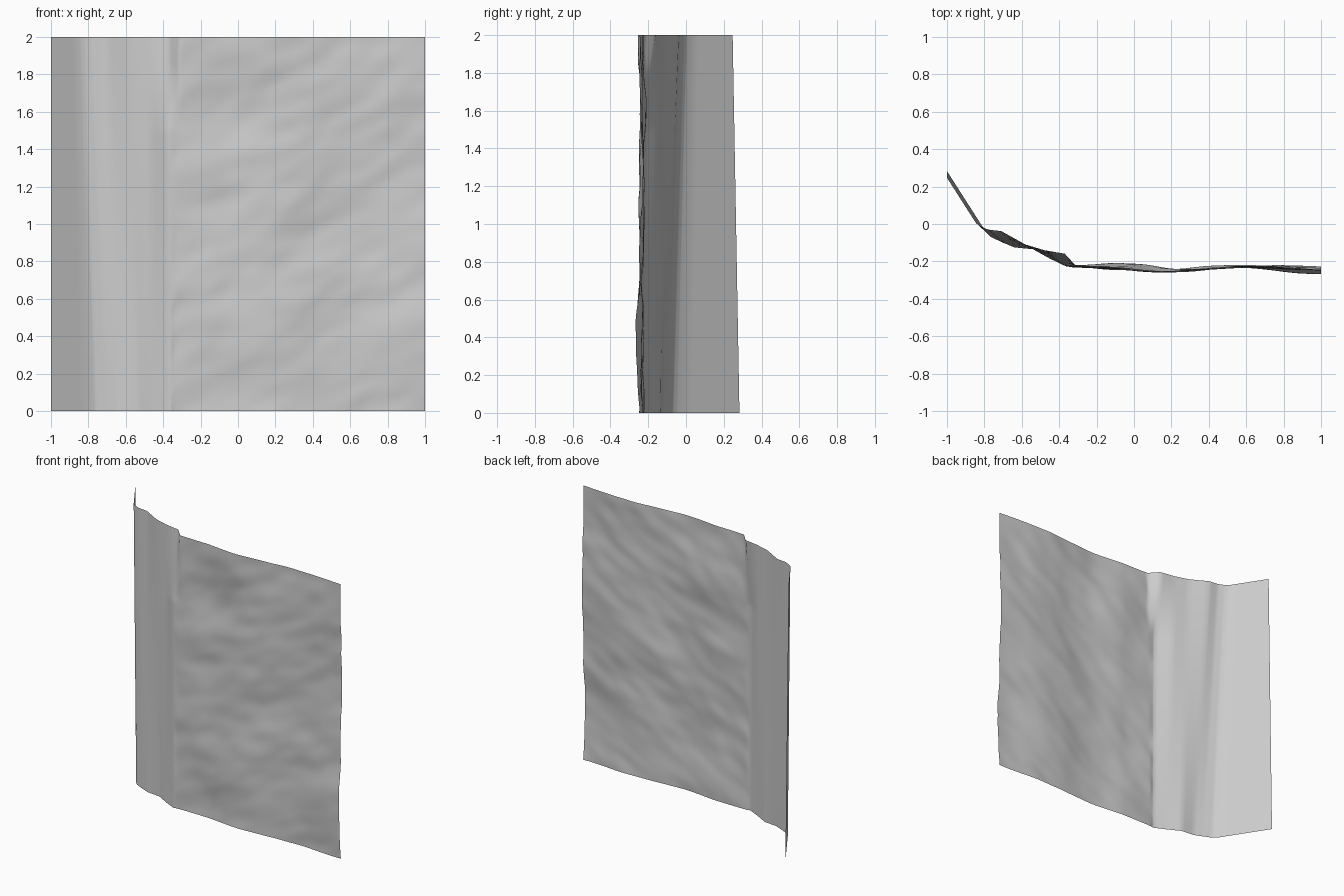
import bpy, bmesh, math
from mathutils import Vector, noise

if "Cube" in bpy.data.objects:
    bpy.data.objects.remove(bpy.data.objects["Cube"])

# Plan profile (x, y) of the smooth left part at the foot and at the top
FOOT = [(-1, .283), (-.79, -.045), (-.765, -.07), (-.70, -.10), (-.64, -.125),
        (-.54, -.135), (-.45, -.185), (-.36, -.23), (-.34, -.24)]
HEAD = [(-1, .247), (-.845, .005), (-.82, -.012), (-.78, -.03), (-.71, -.038),
        (-.58, -.11), (-.48, -.14), (-.37, -.165), (-.31, -.22)]

# Mean line of the rough face, and broad hollows (+) and bulges (-): x, z, radius, depth
MEAN = [(-.4, -.222), (-.1, -.229), (.2, -.247), (.6, -.23), (1, -.245)]
BUMPS = [(0, .42, .25, -.022), (.95, .4, .22, -.022), (0, 1.6, .22, .018),
         (.05, 1.9, .15, -.014), (.6, 1.1, .25, .012), (.45, 1.35, .2, -.01),
         (.95, 1.3, .25, .016), (-.15, .15, .2, .012)]
ROWS, COLS, SUB = 100, 70, 4


def mean(x):
    for (a, ya), (b, yb) in zip(MEAN, MEAN[1:]):
        if x <= b:
            t = (x - a) / (b - a)
            t = t * t * (3 - 2 * t)
            return ya + (yb - ya) * t
    return MEAN[-1][1]


def rough(x, z):
    y = mean(x)
    for bx, bz, r, d in BUMPS:
        y += d * math.exp(-((x - bx) ** 2 + (z - bz) ** 2) / (r * r))
    # Streaks rising to the right
    u, v = x * .88 + z * .47, z * .88 - x * .47
    y += .011 * noise.noise(Vector((u * 2, v * 4.5, 3.1)))
    y += .006 * noise.noise(Vector((u * 5, v * 10, 7.7)))
    return y


def row(z):
    t = z / 2
    keys = [Vector(a).lerp(Vector(b), t) for a, b in zip(FOOT, HEAD)]
    # The ledge beside the rough face fades out below the top
    ledge = max(0, (z - 1.5) / .5)
    keys[-2].y = -.228 + ledge * .063 + .006 * t
    keys[-1].x += .012 * noise.noise(Vector((z * 5, 0, 1)))
    edge = keys[-1].x
    keys[-1].y = rough(edge, z)
    pts = []
    for a, b in zip(keys, keys[1:]):
        pts += [a.lerp(b, i / SUB) for i in range(SUB)]
    for i in range(COLS + 1):
        x = edge + (1 - edge) * i / COLS
        pts.append(Vector((x, rough(x, z))))
    return pts


# Wall sheet: smooth folded strip on the left, rough face on the right
bm = bmesh.new()
grid = []
for j in range(ROWS + 1):
    z = 2 * j / ROWS
    grid.append([bm.verts.new((p.x, p.y, z)) for p in row(z)])
for lo, hi in zip(grid, grid[1:]):
    for i in range(len(lo) - 1):
        bm.faces.new((lo[i], lo[i + 1], hi[i + 1], hi[i])).smooth = True
mesh = bpy.data.meshes.new("rock_wall")
bm.to_mesh(mesh)
bm.free()
wall = bpy.data.objects.new("rock_wall", mesh)
bpy.context.collection.objects.link(wall)
